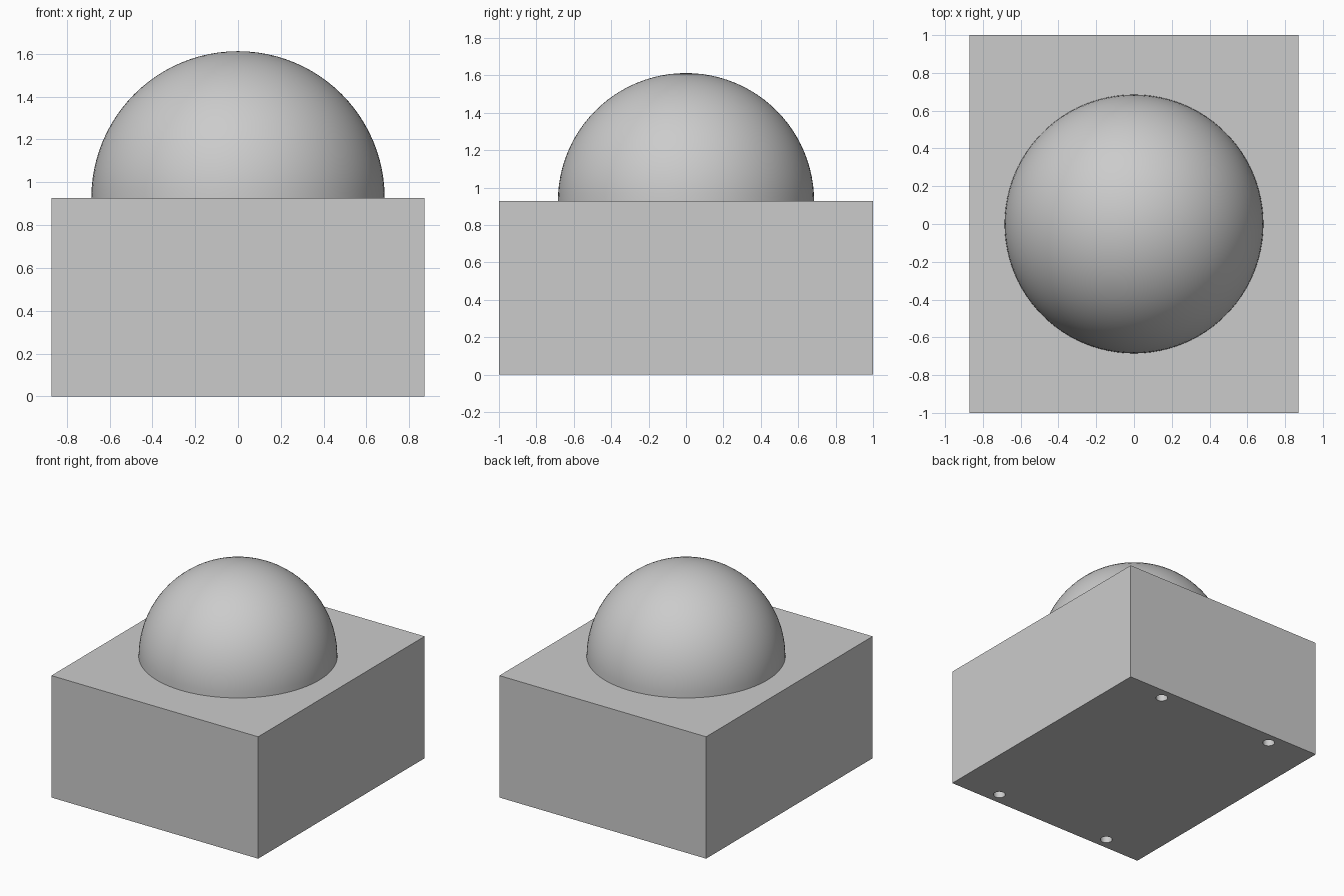
import bpy
import bmesh
import math
from mathutils import Matrix, Vector

cube = bpy.data.objects.get("Cube")
if cube:
    bpy.data.objects.remove(cube, do_unlink=True)

WIDTH, DEPTH, HEIGHT = 1.74, 2.0, 0.927
DOME_RADIUS = 0.685
HOLE_RADIUS, HOLE_DEPTH = 0.043, 0.3
HOLE_X, HOLE_Y = 0.503, 0.91

# Single grey material
grey = bpy.data.materials.new("plain grey")
grey.use_nodes = True
colour = (0.6, 0.6, 0.6, 1.0)
grey.diffuse_color = colour
grey.node_tree.nodes["Principled BSDF"].inputs["Base Color"].default_value = colour


def make_object(name, bm):
    mesh = bpy.data.meshes.new(name)
    bm.to_mesh(mesh)
    bm.free()
    mesh.materials.append(grey)
    obj = bpy.data.objects.new(name, mesh)
    bpy.context.collection.objects.link(obj)
    return obj


def shade(obj):
    bpy.ops.object.select_all(action="DESELECT")
    obj.select_set(True)
    bpy.context.view_layer.objects.active = obj
    bpy.ops.object.shade_smooth_by_angle(angle=math.radians(30))


# Solid rectangular base
bm = bmesh.new()
bmesh.ops.create_cube(bm, size=1, matrix=Matrix.Translation((0, 0, HEIGHT / 2))
                      @ Matrix.Diagonal((WIDTH, DEPTH, HEIGHT, 1)))
base = make_object("base_block", bm)

# Four round screw holes in the underside
bm = bmesh.new()
for sx in (-1, 1):
    for sy in (-1, 1):
        bmesh.ops.create_cone(
            bm, cap_ends=True, segments=32, radius1=HOLE_RADIUS,
            radius2=HOLE_RADIUS, depth=HOLE_DEPTH * 2,
            matrix=Matrix.Translation((sx * HOLE_X, sy * HOLE_Y, 0)))
cutter = make_object("screw_hole_cutter", bm)
cutter.hide_render = True

holes = base.modifiers.new("screw_holes", "BOOLEAN")
holes.operation = "DIFFERENCE"
holes.solver = "EXACT"
holes.object = cutter
bpy.context.view_layer.objects.active = base
bpy.ops.object.modifier_apply(modifier=holes.name)
bpy.data.objects.remove(cutter, do_unlink=True)
shade(base)

# Hemispherical dome resting on the base
bm = bmesh.new()
bmesh.ops.create_uvsphere(bm, u_segments=96, v_segments=48, radius=DOME_RADIUS)
bmesh.ops.bisect_plane(bm, geom=bm.verts[:] + bm.edges[:] + bm.faces[:], dist=1e-5,
                       plane_co=Vector(), plane_no=(0, 0, 1), clear_inner=True)
dome = make_object("dome", bm)
dome.location.z = HEIGHT
shade(dome)
